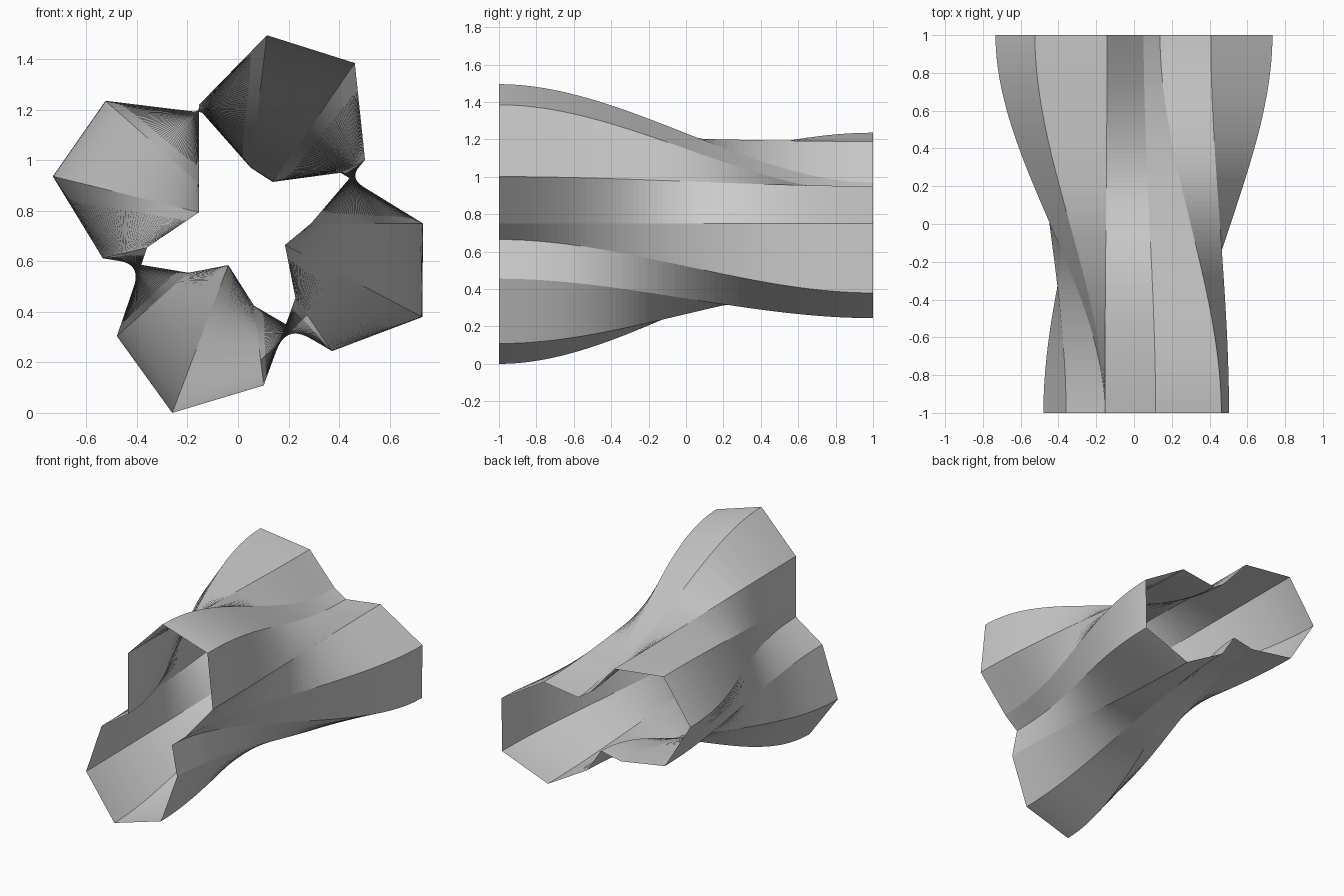
import bpy, bmesh, math

if "Cube" in bpy.data.objects:
    bpy.data.objects.remove(bpy.data.objects["Cube"])

# Radii of the 13-sided section at evenly spaced angles, at each open end
FRONT = [.265, .541, .772, .751, .503, .239, .184, .395, .673, .802, .646, .358, .183]
BACK = [.709, .432, .200, .222, .470, .733, .780, .576, .294, .176, .328, .614, .797]
CENTRE_X, CENTRE_Z = .024, .75
ROWS = 64
N = len(FRONT)

bm = bmesh.new()

# Rings along y, radii easing from the front section to the back section
rings = []
for j in range(ROWS + 1):
    t = j / ROWS
    s = t * t * (3 - 2 * t)
    ring = []
    for i in range(N):
        a = 2 * math.pi * i / N
        r = FRONT[i] + (BACK[i] - FRONT[i]) * s
        ring.append(bm.verts.new((CENTRE_X + r * math.cos(a), -1 + 2 * t,
                                  CENTRE_Z + r * math.sin(a))))
    rings.append(ring)

# Wall of the open tube
for lo, hi in zip(rings, rings[1:]):
    for i in range(N):
        k = (i + 1) % N
        bm.faces.new((lo[i], hi[i], hi[k], lo[k]))
bmesh.ops.recalc_face_normals(bm, faces=bm.faces)

mesh = bpy.data.meshes.new("morphing_tube")
bm.to_mesh(mesh)
bm.free()
bpy.context.collection.objects.link(bpy.data.objects.new("morphing_tube", mesh))
